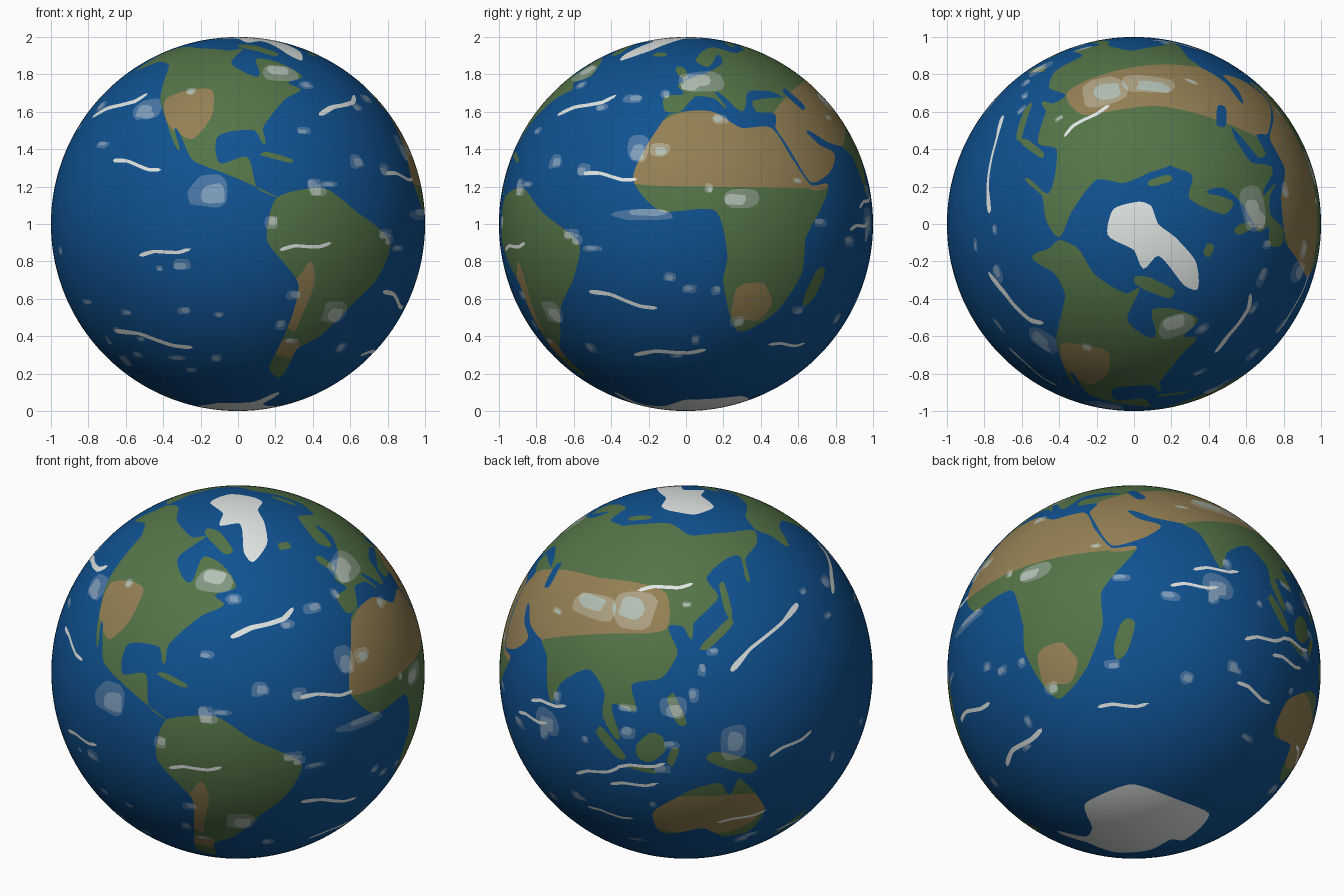
import bpy, bmesh, math, random
from mathutils import Vector
from mathutils.geometry import delaunay_2d_cdt

if "Cube" in bpy.data.objects:
    bpy.data.objects.remove(bpy.data.objects["Cube"])

random.seed(4)
OCEAN, LAND, DESERT, ICE, HAZE_SEA, CLOUD_SEA, HAZE_LAND, CLOUD_LAND, HAZE_DESERT = range(9)
COLOURS = [("ocean_blue", (16, 82, 145)), ("land_green", (84, 116, 72)),
           ("desert_tan", (148, 128, 84)), ("ice_white", (228, 234, 232)),
           ("haze_over_sea", (72, 118, 165)), ("cloud_over_sea", (126, 158, 188)),
           ("haze_over_land", (128, 150, 126)), ("cloud_over_land", (178, 192, 180)),
           ("haze_over_desert", (172, 160, 130))]
FRONT, RIGHT, TOP, REAR = (-90, 0), (0, 0), (-90, 90), (125, 24)   # view longitude, latitude
regions = []      # (kind, outline in the flat chart, bounding box)


def lonlat(lon, lat):
    a, b = math.radians(lon), math.radians(lat)
    return Vector((math.cos(b) * math.cos(a), math.cos(b) * math.sin(a), math.sin(b)))


def seen(view, u, v):
    """Point of the unit globe seen at u, v from a view direction."""
    f, a = lonlat(*view), math.radians(view[0])
    r = Vector((-math.sin(a), math.cos(a), 0))
    return (r * u + f.cross(r) * v + f * math.sqrt(max(0, 1 - u * u - v * v))).normalized()


def chart(p):      # stereographic projection from the south pole
    return Vector((p.x / (1 + p.z), p.y / (1 + p.z)))


def region(kind, pts):
    """Round an outline on the globe and store it in the flat chart."""
    out, n = [], len(pts)
    for i in range(n):
        p0, p1, p2, p3 = (pts[(i + k) % n] for k in (-1, 0, 1, 2))
        d = (p2 - p1).length
        m1 = (p2 - p0).normalized() * d * 0.6
        m2 = (p3 - p1).normalized() * d * 0.6
        steps = max(2, min(30, int(d / 0.025)))
        for k in range(steps):
            t = k / steps
            a, b = t * t * (3 - 2 * t), t * (1 - t)
            q = p1.lerp(p2, a) + m1 * (b * (1 - t)) - m2 * (b * t)
            out.append(chart(q.normalized()))
    xs, ys = [p.x for p in out], [p.y for p in out]
    regions.append((kind, out, (min(xs), max(xs), min(ys), max(ys))))


def area(kind, *pts):
    region(kind, [lonlat(*p) for p in pts])


def patch(kind, lon, lat, w, h, tilt=0):
    """Irregular rounded patch, tilted from east towards north."""
    pts, t = [], math.radians(tilt)
    for k in range(10):
        a, j = math.tau * k / 10, random.uniform(0.85, 1.12)
        x = w * j * math.copysign(abs(math.cos(a)) ** 0.7, math.cos(a))
        y = h * j * math.copysign(abs(math.sin(a)) ** 0.7, math.sin(a))
        pts.append(seen((lon, lat), x * math.cos(t) - y * math.sin(t), x * math.sin(t) + y * math.cos(t)))
    region(kind, pts)


def cloud(lon, lat, w, h):      # two overlapping layers
    patch("cloud", lon, lat, w, h)
    patch("cloud", lon + w * random.uniform(-20, 20), lat + h * random.uniform(-20, 20), w * .6, h * .6)


def streak(view, u0, v0, u1, v1):
    d = Vector((u1 - u0, v1 - v0))
    n = Vector((-d.y, d.x)).normalized()
    side = lambda t, o: seen(view, *(Vector((u0, v0)) + d * t + n * (o + .012 * math.sin(t * math.tau))))
    mid = (.3, .5, .75)
    region("streak", [side(0, 0)] + [side(t, -.009) for t in mid]
           + [side(1, 0)] + [side(t, .009) for t in reversed(mid)])


# North and south America
area(LAND, (-168, 66), (-156, 71), (-128, 70), (-96, 68), (-85, 70), (-94, 59), (-80, 52), (-78, 62), (-65, 60),
     (-56, 52), (-66, 49), (-61, 46), (-70, 42), (-81, 31), (-81, 25), (-84, 30), (-97, 28), (-96, 19), (-87, 21),
     (-84, 11), (-77, 8), (-95, 16), (-105, 20), (-113, 31), (-110, 23), (-117, 33), (-124, 42), (-134, 58),
     (-148, 60), (-162, 55), (-164, 62))
area(LAND, (-78, 8), (-62, 11), (-51, 4), (-35, -6), (-39, -17), (-48, -26), (-57, -37), (-65, -42), (-67, -55),
     (-75, -50), (-70, -19), (-81, -5))
# Africa
area(LAND, (-6, 36), (10, 37), (20, 31), (32, 31), (37, 21), (43, 12), (51, 12), (40, -4), (40, -15), (33, -28),
     (20, -35), (12, -18), (13, -10), (9, 4), (-8, 4), (-17, 14), (-10, 31))
# Europe, western Asia, the rest of Asia
area(LAND, (-9, 43), (-8, 37), (-2, 37), (4, 43), (12, 42), (16, 38), (13, 45), (22, 37), (28, 45), (40, 45),
     (50, 41), (62, 48), (62, 68), (40, 66), (25, 71), (6, 61), (12, 57), (18, 61), (24, 65), (22, 59), (11, 54),
     (2, 51), (-4, 48), (-1, 44))
area(LAND, (34, 31), (35, 28), (43, 13), (53, 16), (59, 22), (52, 25), (48, 30), (57, 26), (68, 25), (72, 36),
     (60, 50), (48, 43), (28, 41), (28, 37), (36, 36))
area(LAND, (58, 48), (58, 68), (72, 73), (104, 77), (130, 72), (170, 70), (190, 66), (178, 62), (163, 59), (157, 51),
     (160, 61), (136, 55), (140, 48), (128, 40), (127, 35), (124, 39), (118, 39), (122, 31), (117, 23), (107, 20),
     (109, 12), (101, 13), (104, 2), (98, 9), (98, 16), (91, 22), (81, 15), (78, 8), (72, 21), (66, 25))
# Australia
area(LAND, (114, -24), (127, -14), (136, -12), (139, -17), (142, -11), (153, -26), (150, -37), (140, -38),
     (131, -32), (116, -35))
# Islands: longitude, latitude, half length, half width, tilt
for island in ((140, -5, .16, .045, -25), (114, 1, .09, .07, 45), (101, 0, .12, .03, -45), (111, -7, .09, .015, -8),
               (121, -2, .06, .025, 70), (122, 13, .1, .03, -65), (137, 36, .13, .025, 40), (143, 47, .11, .02, 90),
               (47, -19, .12, .04, 70), (173, -41, .12, .03, 55), (-2, 54, .07, .025, 110), (-19, 65, .04, .025),
               (-71, 69, .12, .04, -45), (-77, 21, .1, .015, -15), (58, 74, .07, .02, 50)):
    patch(LAND, *island)
patch(OCEAN, 51, 42, .08, .03, 115)      # inland sea
# Deserts (only colour land)
area(DESERT, (-121, 42), (-102, 46), (-100, 35), (-106, 27), (-116, 32))
area(DESERT, (-19, 13), (42, 11), (44, 20), (30, 34), (0, 37), (-12, 31))
area(DESERT, (32, 32), (50, 44), (79, 50), (115, 50), (117, 38), (90, 33), (66, 24), (50, 11), (42, 11))
for desert in ((-69, -24, .2, .055, 80), (-69, -42, .08, .06), (23, -25, .11, .11), (131, -26, .31, .16)):
    patch(DESERT, *desert)
# Polar ice; the southern outline is the coast, ice lies beyond it
region(ICE, [seen(TOP, *p) for p in (
    (-.11, .08), (.03, .12), (.09, .1), (.13, 0), (.22, -.07), (.33, -.2), (.34, -.35), (.27, -.33), (.13, -.17),
    (.05, -.24), (0, -.14), (-.14, -.06))])
area("south coast", (-75, -72), (-60, -64), (-61, -74), (-35, -77), (0, -70), (50, -67), (130, -66), (170, -72),
     (168, -77), (-150, -76), (-110, -73))
# Large clouds, then small ones scattered
for spot in ((-99, 10, .11, .09), (-128, 38, .09, .07), (-67, 54, .1, .07), (-54, -28, .08, .07), (7, 50, .12, .08),
             (-16, 24, .06, .08), (17, 8, .1, .05), (-13, 3, .17, .03), (85, 41, .15, .07), (103, 43, .12, .1),
             (140, 2, .07, .1), (121, 14, .07, .06), (77, 1, .09, .07)):
    cloud(*spot)
for i in range(75):
    cloud(random.uniform(0, 360), math.degrees(math.asin(random.uniform(-.8, .75))),
          random.uniform(.02, .06), random.uniform(.015, .04))
# Thin white streaks
for line in ((FRONT, -.78, .57, -.48, .7), (FRONT, -.67, .34, -.41, .29), (FRONT, -.53, -.17, -.25, -.13),
             (FRONT, -.66, -.57, -.24, -.66), (FRONT, .22, -.14, .5, -.1), (RIGHT, -.69, .58, -.37, .69),
             (RIGHT, -.55, .27, -.26, .24), (RIGHT, -.52, -.36, -.15, -.45), (RIGHT, -.28, -.7, .11, -.67),
             (REAR, -.26, .45, .04, .49), (REAR, .24, .02, .6, .38)):
    streak(*line)
for i in range(10):
    streak((random.uniform(45, 200), random.uniform(-45, 20)), -.14, -.03, .14, random.uniform(-.1, .1))


def inside(p, outline):
    hit, a = False, outline[-1]
    for b in outline:
        if (a.y > p.y) != (b.y > p.y) and p.x < a.x + (b.x - a.x) * (p.y - a.y) / (b.y - a.y):
            hit = not hit
        a = b
    return hit


def colour_at(p):
    base, cover, south = OCEAN, 0, True
    for kind, outline, (x0, x1, y0, y1) in regions:
        if not (x0 < p.x < x1 and y0 < p.y < y1) or not inside(p, outline):
            continue
        if kind == "south coast":
            south = False
        elif kind == "cloud":
            cover += 1
        elif kind == "streak":
            return ICE
        elif kind != DESERT or base == LAND:
            base = kind
    if south or base == ICE:
        return ICE
    thin, thick = ((HAZE_SEA, CLOUD_SEA), (HAZE_LAND, CLOUD_LAND), (HAZE_DESERT, CLOUD_LAND))[base]
    return (base, thin, thick)[min(cover, 2)]


# Triangulate even points plus all outlines in the chart, then wrap onto the globe
points, edges, COUNT = [], [], 14000
for i in range(COUNT):
    z = 1 - (2 * i + 1) / COUNT
    if z > -0.999:
        points.append(chart(lonlat(i * 137.50776 % 360, math.degrees(math.asin(z)))))
points += [chart(lonlat(k * 20, -89)) for k in range(18)]
for _, outline, _ in regions:
    s, n = len(points), len(outline)
    points += outline
    edges += [(s + k, s + (k + 1) % n) for k in range(n)]
flat, _, tris, *_ = delaunay_2d_cdt(points, edges, [], 0, 1e-6)

bm = bmesh.new()
verts = []
for p in flat:
    q = p.length_squared
    verts.append(bm.verts.new((2 * p.x / (1 + q), 2 * p.y / (1 + q), (1 - q) / (1 + q) + 1)))
for tri in tris:
    face = bm.faces.new([verts[i] for i in tri])
    face.material_index = colour_at(sum((flat[i] for i in tri), Vector((0, 0))) / len(tri))
cap = bmesh.ops.holes_fill(bm, edges=[e for e in bm.edges if e.is_boundary], sides=0)
for face in cap["faces"]:
    face.material_index = ICE
bmesh.ops.recalc_face_normals(bm, faces=bm.faces)
mesh = bpy.data.meshes.new("globe")
bm.to_mesh(mesh)
bm.free()
for name, rgb in COLOURS:
    mat = bpy.data.materials.new(name)
    mat.diffuse_color = [((c / 255 + .055) / 1.055) ** 2.4 for c in rgb] + [1]
    mat.use_nodes = True
    mat.node_tree.nodes["Principled BSDF"].inputs["Base Color"].default_value = mat.diffuse_color
    mesh.materials.append(mat)
mesh.shade_smooth()
mesh.normals_split_custom_set_from_vertices([(v.co - Vector((0, 0, 1))).normalized() for v in mesh.vertices])
bpy.context.collection.objects.link(bpy.data.objects.new("globe", mesh))
